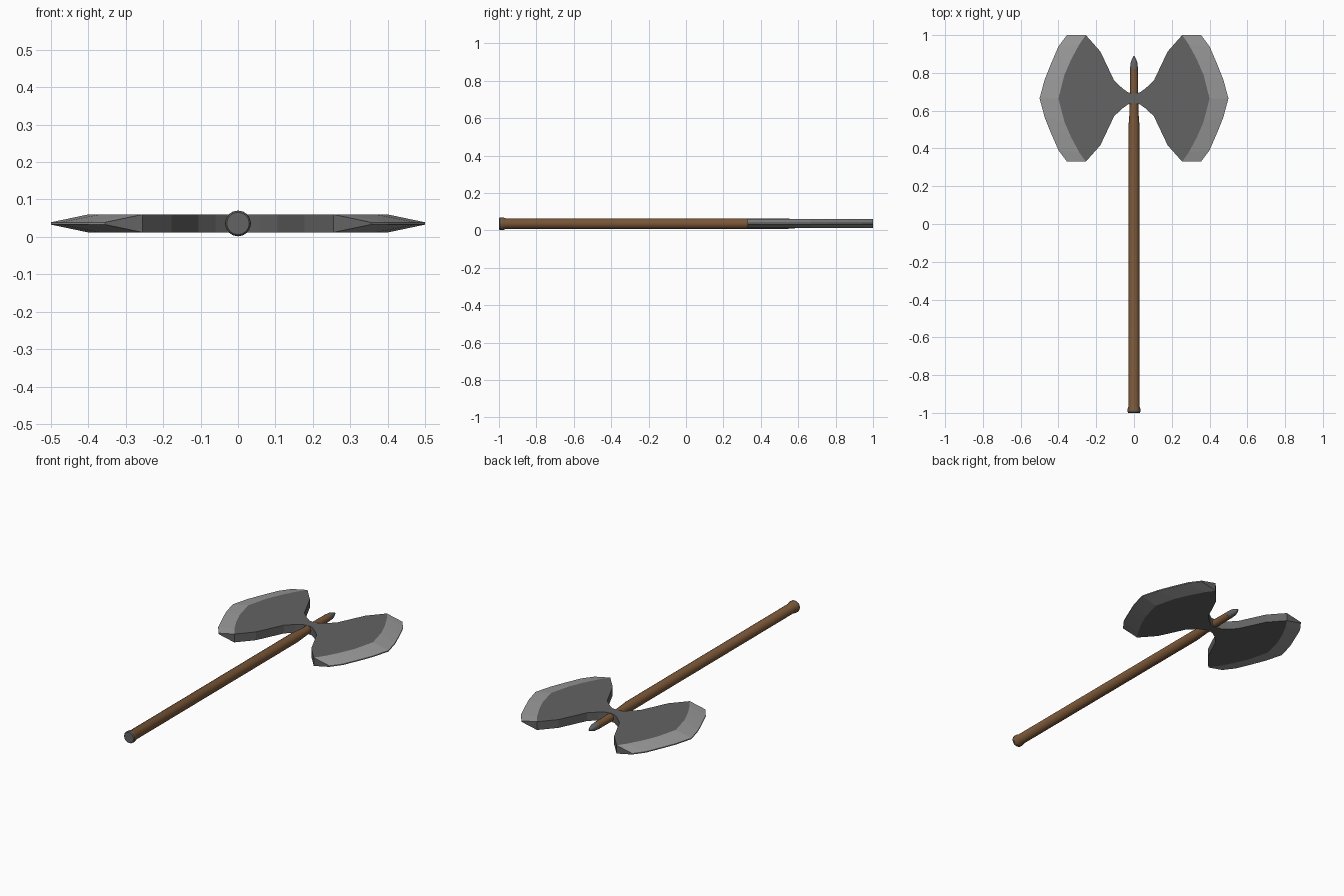
import bpy, bmesh, math

if "Cube" in bpy.data.objects:
    bpy.data.objects.remove(bpy.data.objects["Cube"])

ZC = 0.036   # height of the weapon's mid plane
YC = 0.665   # middle of the blades along the shaft


def material(name, rgb):
    m = bpy.data.materials.new(name)
    m.diffuse_color = (*rgb, 1)
    m.use_nodes = True
    m.node_tree.nodes["Principled BSDF"].inputs["Base Color"].default_value = m.diffuse_color
    return m


WOOD = material("brown wood", (0.20, 0.098, 0.04))
STEEL = material("dark steel", (0.125, 0.125, 0.125))
EDGE = material("light edge steel", (0.32, 0.32, 0.32))


def finish(name, bm, mats):
    bmesh.ops.recalc_face_normals(bm, faces=bm.faces)
    me = bpy.data.meshes.new(name)
    bm.to_mesh(me)
    bm.free()
    for m in mats:
        me.materials.append(m)
    ob = bpy.data.objects.new(name, me)
    bpy.context.collection.objects.link(ob)
    return ob


def turned(name, profile, mat, sides=16):
    """Lathe (y, radius) rings around the shaft axis, capped at both ends."""
    bm = bmesh.new()
    rings = []
    for y, r in profile:
        rings.append([bm.verts.new((r * math.cos(a), y, ZC + r * math.sin(a)))
                      for a in (2 * math.pi * i / sides for i in range(sides))])
    for a, b in zip(rings, rings[1:]):
        for i in range(sides):
            j = (i + 1) % sides
            bm.faces.new((a[i], a[j], b[j], b[i]))
    bm.faces.new(rings[0])
    bm.faces.new(rings[-1])
    ob = finish(name, bm, [mat])
    bpy.context.view_layer.objects.active = ob
    ob.select_set(True)
    bpy.ops.object.shade_smooth_by_angle(angle=math.radians(30))
    ob.select_set(False)


# Shaft with flared butt, metal butt cap and pointed tip
turned("shaft", [(-0.987, 0.034), (-0.975, 0.033), (-0.965, 0.029), (0.52, 0.029),
                 (0.60, 0.023), (0.82, 0.021)], WOOD)
turned("butt_cap", [(-1.0, 0.030), (-0.995, 0.034), (-0.987, 0.0345)], STEEL)
turned("tip", [(0.815, 0.021), (0.85, 0.019), (0.87, 0.012), (0.89, 0.002)], STEEL)

# Blade: upper half outlines as (x, distance from the blade middle)
BACK = [(0, 0.026), (0.03, 0.031), (0.06, 0.052), (0.105, 0.094), (0.178, 0.248), (0.255, 0.335)]
BEVEL = [(0.255, 0.335), (0.29, 0.285), (0.333, 0.205), (0.368, 0.125), (0.40, 0)]
RIM = [(0.355, 0.335), (0.40, 0.275), (0.443, 0.175), (0.473, 0.10), (0.50, 0)]
T, E = 0.024, 0.003  # half thickness of the body and of the cutting edge


def mirrored(points):
    return points + [(x, -d) for x, d in reversed(points) if d > 0]


def blade(name, side):
    bm = bmesh.new()

    def verts(points, z):
        return [bm.verts.new((side * x, YC + d, ZC + z)) for x, d in points]

    bevel, rim = mirrored(BEVEL), mirrored(RIM)
    upper = BACK[:-1]
    lower = [(x, -d) for x, d in reversed(upper)]
    n = len(bevel)
    body, rims = [], []
    for s in (1, -1):
        loop = verts(upper, s * T) + verts(bevel, s * T) + verts(lower, s * T)
        # flat cheek built from strips between the two mirrored halves
        half = len(loop) // 2
        for i in range(half):
            f = [loop[i], loop[i + 1], loop[-2 - i], loop[-1 - i]]
            f = list(dict.fromkeys(f))
            if len(f) > 2:
                bm.faces.new(f)
        body.append(loop)
        r = verts(rim, s * E)
        rims.append(r)
        b = loop[len(upper):len(upper) + n]
        for i in range(n - 1):
            bm.faces.new((b[i], b[i + 1], r[i + 1], r[i])).material_index = 1
    # thin cutting edge
    for i in range(n - 1):
        f = bm.faces.new((rims[0][i], rims[0][i + 1], rims[1][i + 1], rims[1][i]))
        f.material_index = 1
    # back walls and horn ends
    k = len(upper)
    total = len(body[0])
    for i in list(range(k)) + list(range(k + n - 1, total - 1)):
        bm.faces.new((body[0][i], body[0][i + 1], body[1][i + 1], body[1][i]))
    for i, j in ((k, 0), (k + n - 1, n - 1)):
        bm.faces.new((body[0][i], rims[0][j], rims[1][j], body[1][i]))
    finish(name, bm, [STEEL, EDGE])


blade("right_blade", 1)
blade("left_blade", -1)
